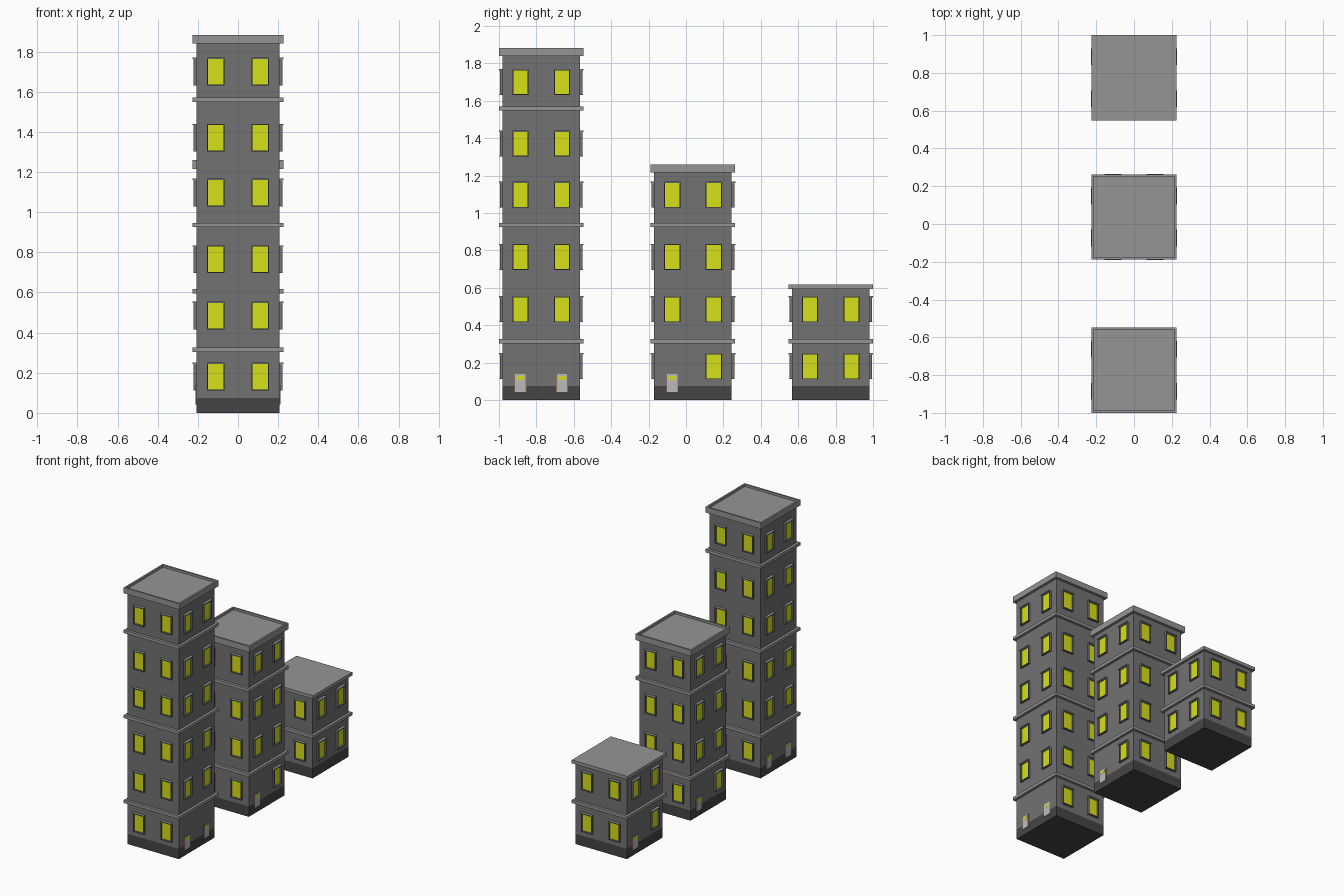
import bpy, bmesh
from math import pi
from mathutils import Matrix, Vector

if "Cube" in bpy.data.objects:
    bpy.data.objects.remove(bpy.data.objects["Cube"])

HALF, LEDGE = 0.207, 0.226        # wall and ledge half widths
WIN_Z = [0.18, 0.485, 0.765, 1.097, 1.37, 1.70]
BAND_Z = [0.314, 0.936, 1.559]


def material(name, r, g, b):
    m = bpy.data.materials.new(name)
    m.diffuse_color = (r, g, b, 1)
    m.use_nodes = True
    m.node_tree.nodes["Principled BSDF"].inputs["Base Color"].default_value = m.diffuse_color
    return m


WALL = material("wall_grey", 0.17, 0.17, 0.17)
DARK = material("plinth_grey", 0.06, 0.06, 0.06)
TRIM = material("trim_grey", 0.30, 0.30, 0.30)
GLASS = material("window_yellow", 0.68, 0.75, 0.01)
DOOR = material("door_grey", 0.50, 0.50, 0.50)
WOOD = material("door_frame_brown", 0.28, 0.17, 0.08)


def add_box(bm, lo, hi, matrix=Matrix()):
    lo, hi = Vector(lo), Vector(hi)
    size = Matrix.Diagonal((*(hi - lo), 1))
    bmesh.ops.create_cube(bm, size=1, matrix=matrix @ Matrix.Translation((lo + hi) / 2) @ size)


def finish(bm, name, mat, y):
    mesh = bpy.data.meshes.new(name)
    bm.to_mesh(mesh)
    bm.free()
    mesh.materials.append(mat)
    ob = bpy.data.objects.new(name, mesh)
    ob.location.y = y
    bpy.context.collection.objects.link(ob)
    return ob


def slab(name, half, z0, z1, mat, y):
    bm = bmesh.new()
    add_box(bm, (-half, -half, z0), (half, half, z1))
    return finish(bm, name, mat, y)


def roof(name, z0, z1, y, recessed):
    bm = bmesh.new()
    add_box(bm, (-LEDGE, -LEDGE, z0), (LEDGE, LEDGE, z1))
    if recessed:                  # sunken roof inside a low parapet
        bm.normal_update()
        top = [f for f in bm.faces if f.normal.z > 0.9]
        bmesh.ops.inset_region(bm, faces=top, thickness=0.018)
        inner = bmesh.ops.extrude_face_region(bm, geom=top)["geom"]
        bmesh.ops.delete(bm, geom=top, context='FACES_ONLY')
        for v in inner:
            if isinstance(v, bmesh.types.BMVert):
                v.co.z -= 0.016
        bmesh.ops.recalc_face_normals(bm, faces=bm.faces)
    finish(bm, name, TRIM, y)


def tower(name, y, floors, cornice, doors):
    z0, z1 = cornice
    slab(name + "_plinth", HALF, 0, 0.075, DARK, y)
    slab(name + "_walls", HALF, 0.075, z0, WALL, y)
    for i, z in enumerate(BAND_Z[:floors // 2]):
        slab(f"{name}_band_{i + 1}", LEDGE, z - 0.011, z + 0.011, TRIM, y)
    roof(name + "_roof", z0, z1, y, floors > 2)

    parts = {k: bmesh.new() for k in ("panes", "frames", "lintels", "doors", "door_frames")}

    def wall_box(part, turn, u0, u1, a, b, out):
        # box on a wall: u along the wall, a..b in height, out = projection
        add_box(parts[part], (u0, -HALF - out, a), (u1, -HALF + 0.002, b),
                Matrix.Rotation(turn * pi / 2, 4, 'Z'))

    for turn in range(4):         # front, right, back, left
        for side in (-1, 1):
            u = side * 0.111
            for level, z in enumerate(WIN_Z[:floors]):
                if level == 0 and side in doors.get(turn, ()):
                    # door with a small lit pane
                    wall_box("door_frames", turn, u - 0.031, u + 0.031, 0.043, 0.142, 0.002)
                    wall_box("doors", turn, u - 0.028, u + 0.028, 0.043, 0.138, 0.004)
                    wall_box("panes", turn, u - 0.02, u + 0.02, 0.108, 0.128, 0.005)
                    continue
                a, b = z - 0.064, z + 0.064
                wall_box("panes", turn, u - 0.039, u + 0.039, a, b, 0.003)
                for s in (-1, 1):
                    c = u + s * 0.041
                    wall_box("frames", turn, c - 0.003, c + 0.003, a, b, 0.014)
                wall_box("frames", turn, u - 0.044, u + 0.044, a - 0.005, a, 0.015)
                wall_box("lintels", turn, u - 0.044, u + 0.044, b - 0.001, b + 0.006, 0.02)
    mats = dict(panes=GLASS, frames=WALL, lintels=TRIM, doors=DOOR, door_frames=WOOD)
    for part, bm in parts.items():
        finish(bm, f"{name}_{part}", mats[part], y)


# doors: wall number (1 right, 3 left) -> which bays hold a door
tower("tall_tower", -0.774, 6, (1.84, 1.882), {1: (-1, 1), 3: (-1, 1)})
tower("middle_tower", 0.037, 4, (1.216, 1.26), {1: (-1,), 3: (-1,)})
tower("short_tower", 0.774, 2, (0.594, 0.618), {3: (-1,)})
